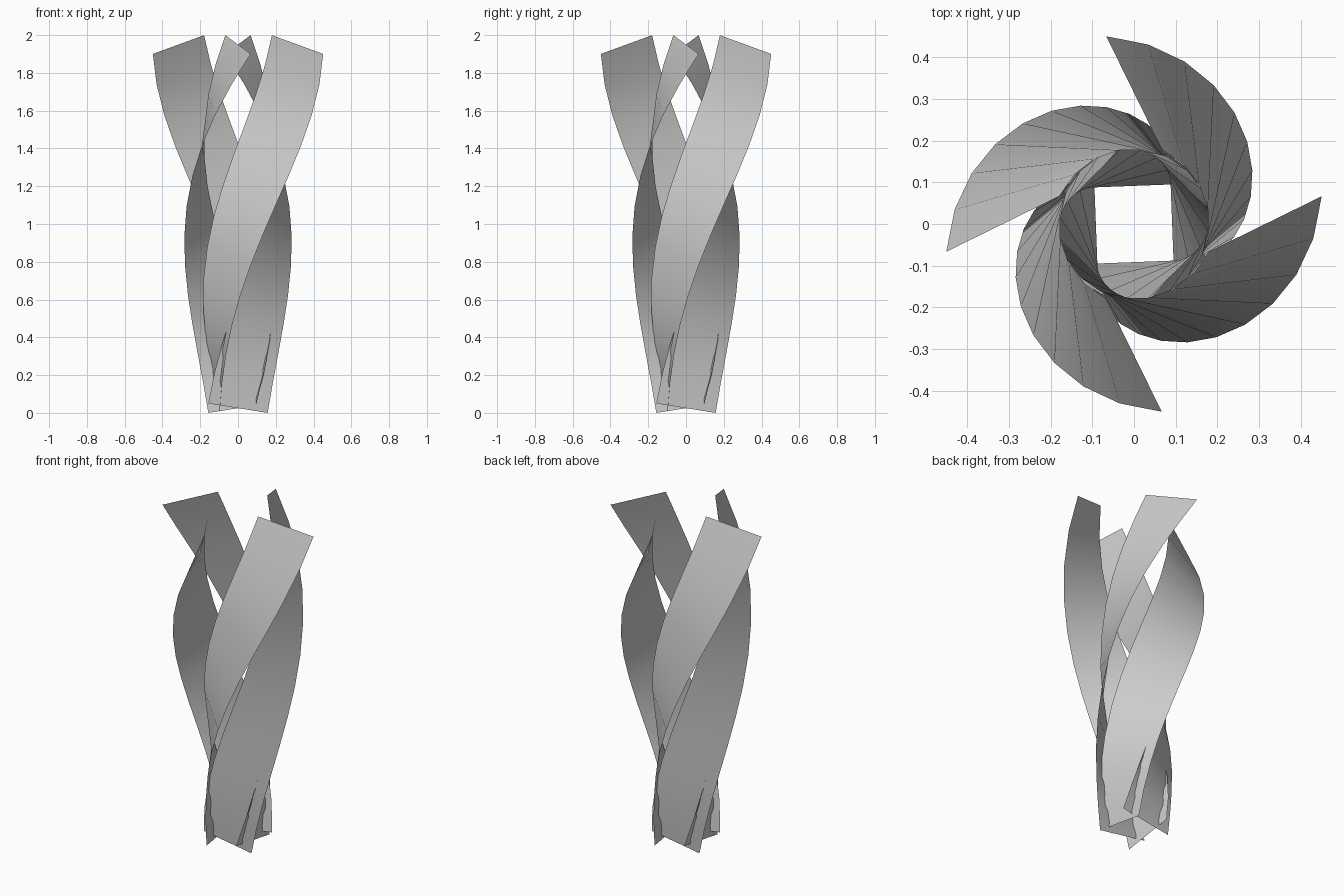
import bpy
from math import sin, cos, pi, radians
from mathutils import Vector

if "Cube" in bpy.data.objects:
    bpy.data.objects.remove(bpy.data.objects["Cube"])

SEGMENTS = 12          # steps along each ribbon
HALF_WIDTH = 0.159
R0, R1 = 0.0975, 0.315  # centre-line radius, bottom and top
Z0, Z1 = 0.025, 1.95
TURN = pi              # half a turn around the axis
TWIST = radians(59)    # extra roll around the ribbon's own path


def ribbon(name, start):
    """Flat strip swept along a widening helix, rolling outward as it climbs."""
    verts, faces = [], []
    for i in range(SEGMENTS + 1):
        t = i / SEGMENTS
        a = start + TURN * t
        r = R0 + (R1 - R0) * t
        radial = Vector((cos(a), sin(a), 0))
        around = Vector((-sin(a), cos(a), 0))
        centre = radial * r + Vector((0, 0, Z0 + (Z1 - Z0) * t))
        path = (radial * (R1 - R0) + around * r * TURN
                + Vector((0, 0, Z1 - Z0))).normalized()
        side = path.cross(radial).normalized()
        if side.dot(around) < 0:
            side.negate()
        out = side.cross(path).normalized()
        if out.dot(radial) < 0:
            out.negate()
        w = (side * cos(TWIST * t) + out * sin(TWIST * t)) * HALF_WIDTH
        verts += [centre - w, centre + w]
    for i in range(SEGMENTS):
        k = 2 * i
        faces.append((k, k + 1, k + 3, k + 2))
    mesh = bpy.data.meshes.new(name)
    mesh.from_pydata(verts, [], faces)
    mesh.shade_smooth()
    obj = bpy.data.objects.new(name, mesh)
    bpy.context.collection.objects.link(obj)


# four identical ribbons around the axis
for n, label in enumerate(("right", "back", "left", "front")):
    ribbon("twisted_ribbon_" + label, n * pi / 2)
